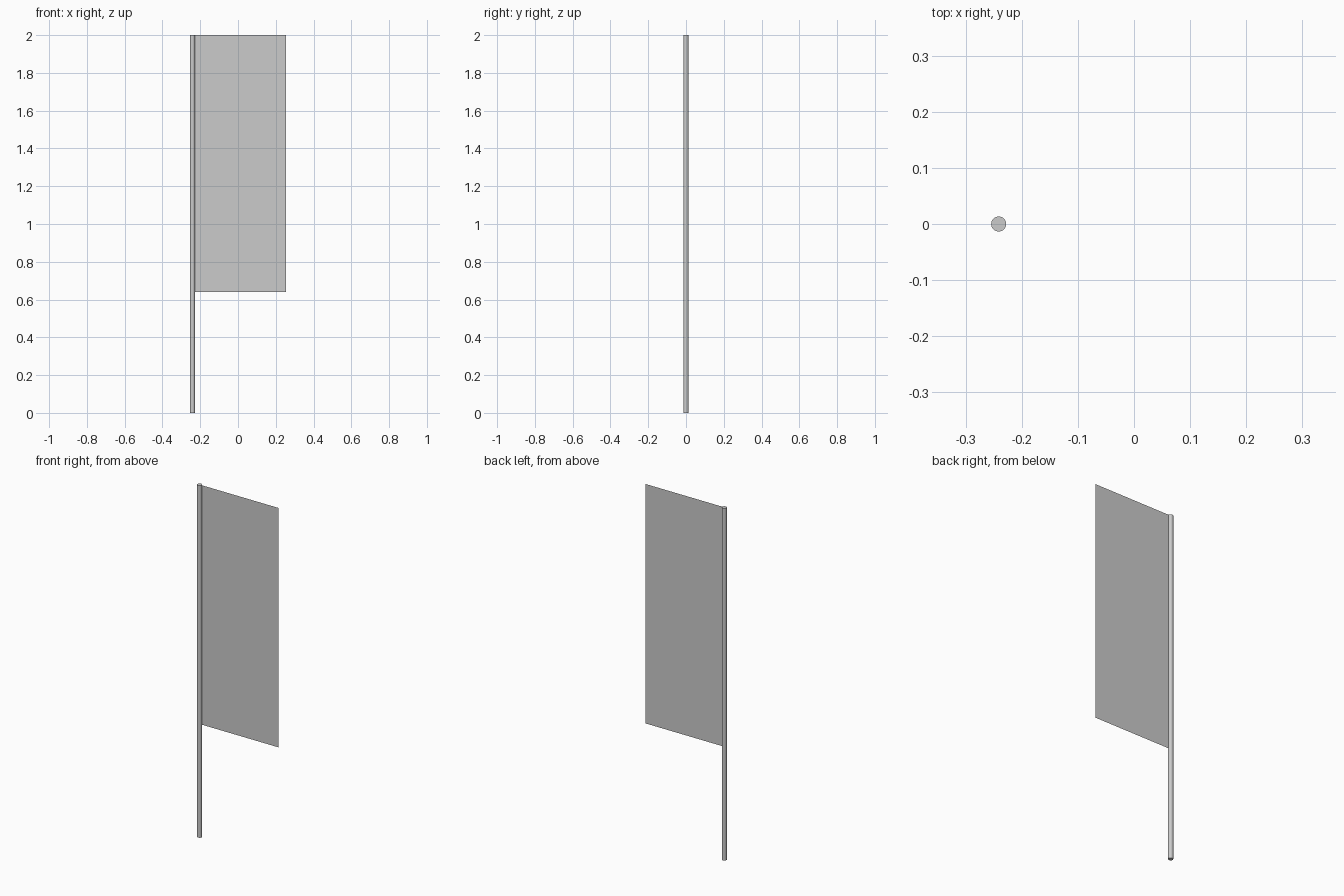
import bpy

if "Cube" in bpy.data.objects:
    bpy.data.objects.remove(bpy.data.objects["Cube"])

HALF_WIDTH = 0.2545
RADIUS = 0.0134
POLE_X = -HALF_WIDTH + RADIUS
HEIGHT = 2.0
FLAG_BOTTOM = 0.64

# Round pole
bpy.ops.mesh.primitive_cylinder_add(vertices=32, radius=RADIUS, depth=HEIGHT,
                                    location=(POLE_X, 0, HEIGHT / 2))
pole = bpy.context.object
pole.name = "pole"
bpy.ops.object.shade_smooth_by_angle()

# Flat cloth panel, a single sheet hanging from the side of the pole
left = POLE_X + RADIUS
mesh = bpy.data.meshes.new("banner")
mesh.from_pydata([(left, 0, FLAG_BOTTOM), (HALF_WIDTH, 0, FLAG_BOTTOM),
                  (HALF_WIDTH, 0, HEIGHT), (left, 0, HEIGHT)],
                 [], [(0, 1, 2, 3)])
banner = bpy.data.objects.new("banner", mesh)
bpy.context.collection.objects.link(banner)
